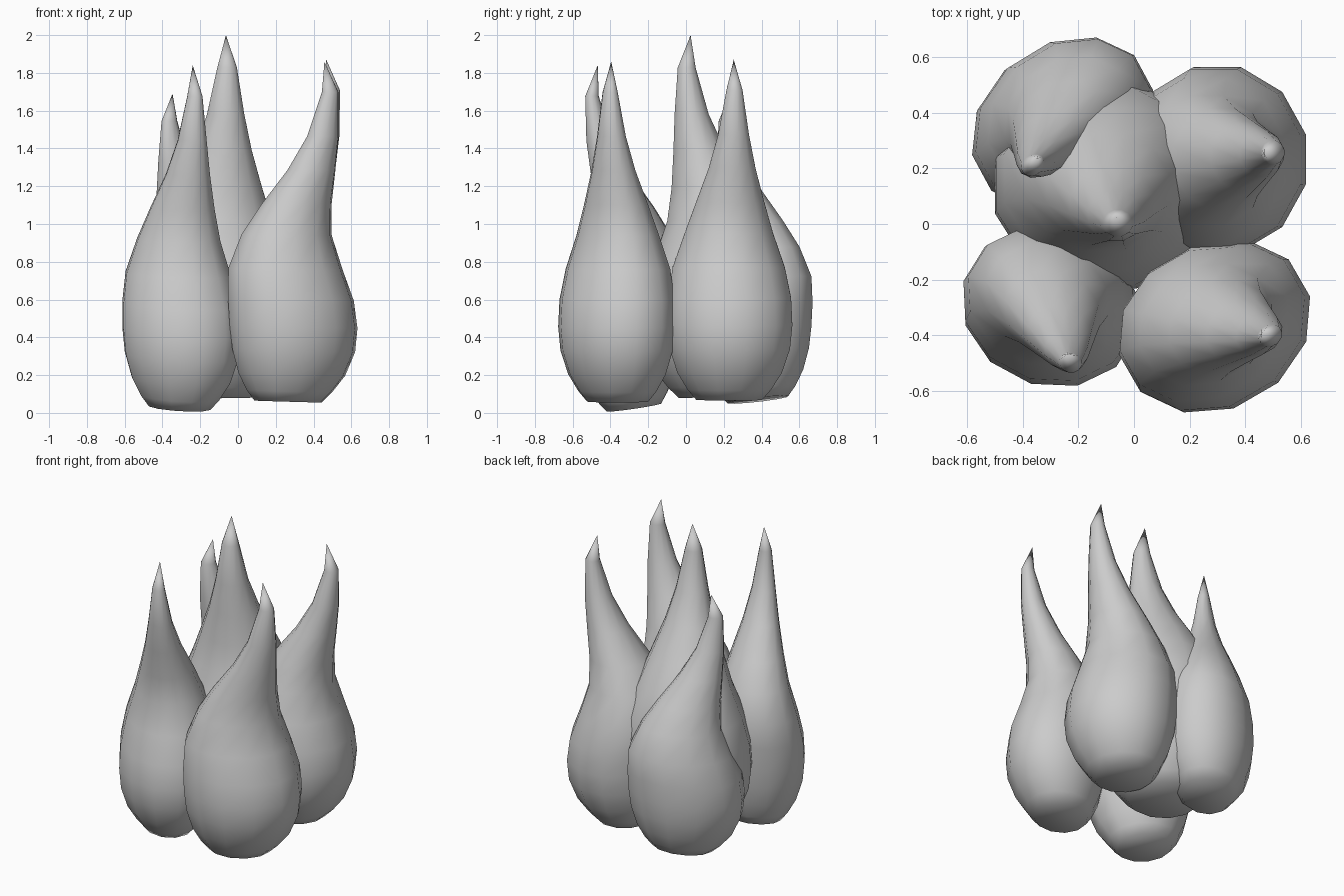
import bpy
import bmesh
from math import sin, cos, pi, hypot, radians

cube = bpy.data.objects.get("Cube")
if cube:
    bpy.data.objects.remove(cube, do_unlink=True)

grey = bpy.data.materials.new("plain_grey")
grey.use_nodes = True
colour = (0.6, 0.6, 0.6, 1)
grey.diffuse_color = colour
grey.node_tree.nodes["Principled BSDF"].inputs["Base Color"].default_value = colour

SIDES = 12
# Teardrop profile: height fraction, radius, sideways lean
PROFILE = [
    (0.0, 0.175, -0.015), (0.03, 0.222, -0.008), (0.08, 0.278, 0.005),
    (0.15, 0.32, 0.015), (0.22, 0.333, 0.014), (0.3, 0.328, 0.0),
    (0.39, 0.298, -0.028), (0.49, 0.235, -0.022), (0.58, 0.182, 0.03),
    (0.68, 0.125, 0.107), (0.78, 0.082, 0.167), (0.91, 0.043, 0.205),
]
TIP_LEAN = 0.175


def bud(name, centre, toward, bottom, top, size, skew=0.0, lean=1.0, tilt=0.03):
    """Teardrop bud whose pointed neck bends in the direction 'toward'.
    'size' widens it along x and y, 'skew' along the diagonal."""
    length = hypot(*toward)
    dx, dy = toward[0] / length, toward[1] / length
    height = top - bottom
    bm = bmesh.new()
    rings = []
    for t, radius, shift in PROFILE:
        s = shift * lean
        ring = []
        for i in range(SIDES):
            a = 2 * pi * (i + 0.5) / SIDES
            x = radius * (size[0] * cos(a) + skew * sin(a))
            y = radius * (size[1] * sin(a) + skew * cos(a))
            # The base is tipped down on the side the neck bends to
            sink = tilt * (x * dx + y * dy) * (1 - t)
            ring.append(bm.verts.new((centre[0] + x + s * dx,
                                      centre[1] + y + s * dy,
                                      bottom + t * height - sink)))
        rings.append(ring)
    for low, high in zip(rings, rings[1:]):
        for i in range(SIDES):
            j = (i + 1) % SIDES
            bm.faces.new((low[i], low[j], high[j], high[i]))
    bm.faces.new(list(reversed(rings[0])))
    tip = bm.verts.new((centre[0] + TIP_LEAN * lean * dx,
                        centre[1] + TIP_LEAN * lean * dy, top))
    for i in range(SIDES):
        bm.faces.new((rings[-1][i], rings[-1][(i + 1) % SIDES], tip))
    mesh = bpy.data.meshes.new(name)
    bm.to_mesh(mesh)
    bm.free()
    mesh.materials.append(grey)
    obj = bpy.data.objects.new(name, mesh)
    bpy.context.collection.objects.link(obj)
    bpy.ops.object.select_all(action="DESELECT")
    obj.select_set(True)
    bpy.context.view_layer.objects.active = obj
    bpy.ops.object.shade_smooth_by_angle(angle=radians(60))


# Four outer buds around a wider, taller middle one
bud("front_bud_a", (-0.305, -0.29), (0.07, -0.19), 0.03, 1.84,
    (0.96, 0.85), skew=-0.04, lean=1.08, tilt=0.15)
bud("front_bud_b", (0.28, -0.365), (0.2, -0.035), 0.06, 1.86,
    (1.03, 0.94), skew=0.08, lean=1.03)
bud("back_bud_a", (0.285, 0.23), (0.2, 0.025), 0.07, 1.87,
    (0.99, 1.03), lean=1.05)
bud("back_bud_b", (-0.25, 0.37), (-0.1, -0.14), 0.07, 1.69,
    (0.98, 0.92), skew=0.1, lean=0.95, tilt=0.12)
bud("middle_bud", (-0.1, 0.145), (0.03, -0.1), 0.09, 2.0,
    (1.25, 1.14), lean=0.72, tilt=0.06)
